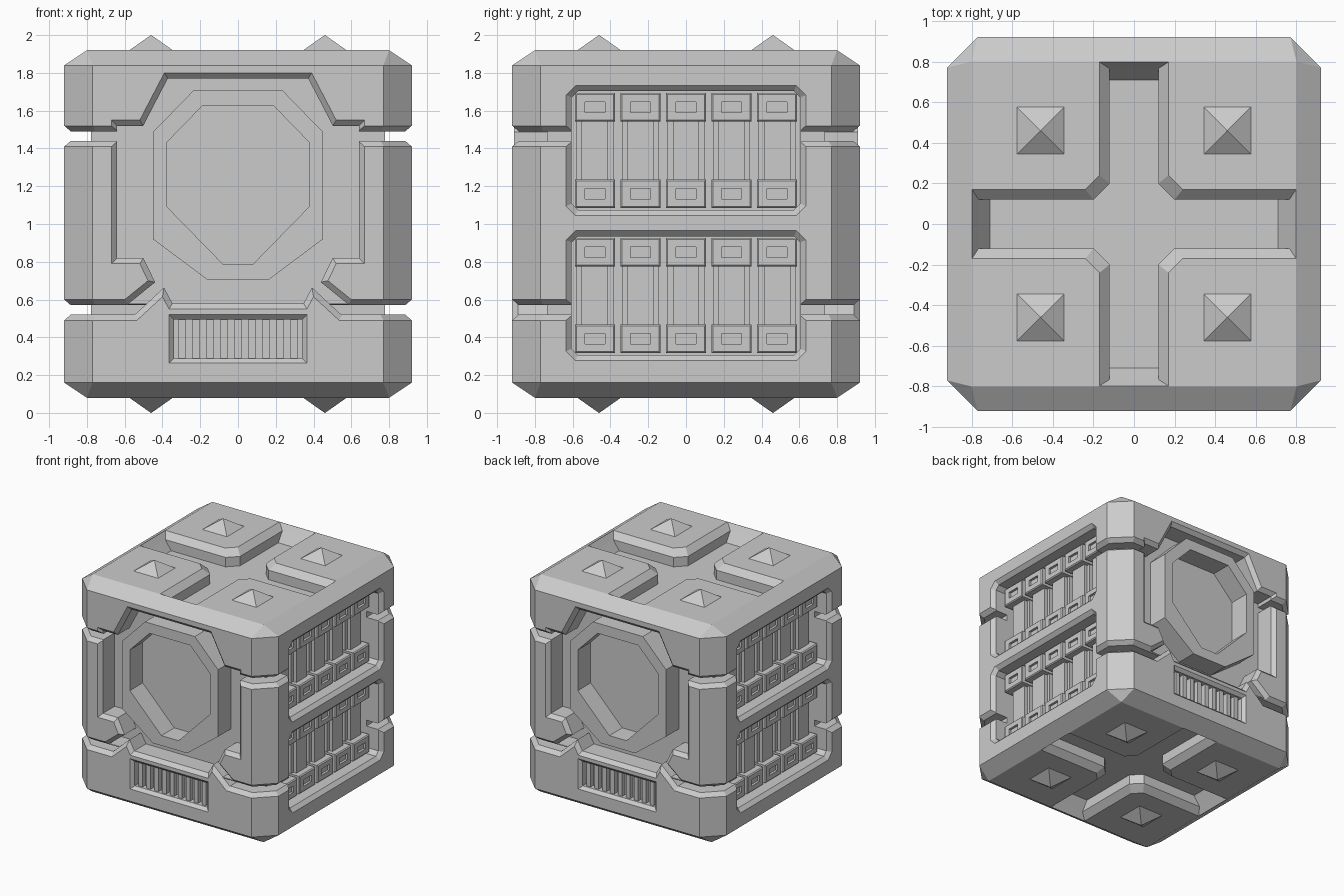
import bpy, bmesh, math
from mathutils import Matrix, Vector

cube = bpy.data.objects.get("Cube")
if cube:
    bpy.data.objects.remove(cube, do_unlink=True)

grey = bpy.data.materials.new("light_grey")
grey.use_nodes = True
grey.diffuse_color = (0.6, 0.6, 0.6, 1)
grey.node_tree.nodes["Principled BSDF"].inputs["Base Color"].default_value = (0.6, 0.6, 0.6, 1)


def mirrored(half):
    """Right half outline, top to bottom, closed with its left mirror."""
    return half + [(-u, v) for u, v in reversed(half)]


def rect(u, v, hu, hv):
    return [(u - hu, v - hv), (u + hu, v - hv), (u + hu, v + hv), (u - hu, v + hv)]


def inset(poly, d):
    pts = [Vector(p) for p in poly]
    n = len(pts)
    area = sum(pts[i - 1].x * pts[i].y - pts[i].x * pts[i - 1].y for i in range(n))
    d = d if area > 0 else -d
    out = []
    for i, p in enumerate(pts):
        a = (p - pts[i - 1]).normalized()
        b = (pts[(i + 1) % n] - p).normalized()
        na, nb = Vector((-a.y, a.x)), Vector((-b.y, b.x))
        out.append(tuple(p + (na + nb) * d / (1 + na.dot(nb))))
    return out


def facing(turn):
    """Outline (u, v) with outward depth w, on the front turned about z."""
    m = Matrix.Rotation(turn, 3, 'Z')
    return lambda u, v, w: m @ Vector((u, -w, v))


def upright(u, v, w):
    return Vector((u, v, w))


def inverted(u, v, w):
    return Vector((u, v, 2 - w))


def loft(name, layers, place=upright):
    """Join (outline, depth) layers into a closed solid."""
    bm = bmesh.new()
    rings = [[bm.verts.new(place(u, v, w)) for u, v in poly] for poly, w in layers]
    n = len(rings[0])
    bm.faces.new(rings[0])
    bm.faces.new(rings[-1])
    for low, high in zip(rings, rings[1:]):
        for i in range(n):
            j = (i + 1) % n
            bm.faces.new((low[i], low[j], high[j], high[i]))
    bmesh.ops.remove_doubles(bm, verts=bm.verts, dist=1e-5)
    bmesh.ops.recalc_face_normals(bm, faces=bm.faces)
    mesh = bpy.data.meshes.new(name)
    bm.to_mesh(mesh)
    bm.free()
    mesh.materials.append(grey)
    obj = bpy.data.objects.new(name, mesh)
    bpy.context.collection.objects.link(obj)
    return obj


def combine(target, tool, operation='DIFFERENCE'):
    mod = target.modifiers.new("combine", 'BOOLEAN')
    mod.operation, mod.solver, mod.object = operation, 'EXACT', tool
    bpy.context.view_layer.update()
    result = target.evaluated_get(bpy.context.evaluated_depsgraph_get())
    mesh = bpy.data.meshes.new_from_object(result)
    target.modifiers.remove(mod)
    target.data = mesh
    bpy.data.objects.remove(tool, do_unlink=True)


def cut_window(target, outline, place, floor=0.73, bevel=0.03):
    tool = loft("cutter", [(inset(outline, -0.01), 0.93),
                           (inset(outline, bevel), 0.92 - bevel),
                           (inset(outline, bevel), floor)], place)
    tool.hide_render = True
    combine(target, tool)


FRONTS = {"front": facing(0), "back": facing(math.pi)}
SIDES = {"left": facing(math.pi / 2), "right": facing(-math.pi / 2)}

# Stacked armour blocks with a groove between each pair, around a plain core
S, C, T = 0.92, 0.77, 0.80
octagon = [(C, -S), (S, -C), (S, C), (C, S), (-C, S), (-S, C), (-S, -C), (-C, -S)]
square = [(T, -T), (T, -T), (T, T), (T, T), (-T, T), (-T, T), (-T, -T), (-T, -T)]
small = inset(octagon, 0.035)
upper = loft("upper_block", [(small, 1.49), (octagon, 1.52), (octagon, 1.84), (square, 1.92)])
middle = loft("middle_block", [(small, 0.57), (octagon, 0.60), (octagon, 1.41), (small, 1.44)])
lower = loft("lower_block", [(square, 0.08), (octagon, 0.16), (octagon, 0.49), (small, 0.52)])
core_shape = rect(0, 0, 0.778, 0.735)
core = loft("inner_core", [(core_shape, 0.23), (core_shape, 1.78)])

# Front and back openings, lower hump and vent
upper_window = mirrored([(0.39, 1.80), (0.52, 1.55), (0.67, 1.55), (0.67, 1.40)])
middle_window = mirrored([(0.67, 1.60), (0.67, 0.79), (0.52, 0.79), (0.476, 0.70), (0.662, 0.55)])
hump = mirrored([(0.365, 0.55), (0.40, 0.615), (0.535, 0.49), (0.535, 0.42)])
vent = rect(0, 0.392, 0.365, 0.128)
ring_outer = mirrored([(0.233, 1.71), (0.45, 1.487), (0.45, 0.92), (0.16, 0.703)])
ring_inner = mirrored([(0.19, 1.624), (0.375, 1.434), (0.375, 1.09), (0.08, 0.788)])
for side, place in FRONTS.items():
    cut_window(upper, upper_window, place)
    cut_window(middle, middle_window, place)
    wide = inset(hump, -0.03)
    combine(lower, loft("hump", [(wide, 0.72), (wide, 0.89), (hump, 0.92)], place), 'UNION')
    cut_window(lower, vent, place, floor=0.84, bevel=0.025)
    loft(side + "_octagon_ring", [(ring_outer, 0.72), (ring_outer, 0.91),
                                  (ring_inner, 0.91), (ring_inner, 0.738)], place)
    for i in range(9):
        bar = rect((i - 4) * 0.074, 0.392, 0.019, 0.108)
        loft(f"{side}_vent_bar_{i + 1}", [(bar, 0.83), (bar, 0.88)], place)

# Side bays, each holding five capped cells
for side, place in SIDES.items():
    for bay, z in (("lower", 0.621), ("upper", 1.389)):
        a, b, c = 0.635, 0.344, 0.05
        outline = mirrored([(a - c, z + b), (a, z + b - c), (a, z - b + c), (a - c, z - b)])
        for block in ((upper, middle, core) if bay == "upper" else (middle, lower, core)):
            cut_window(block, outline, place, floor=0.70)
        for i in range(5):
            u = (i - 2) * 0.241
            name = f"{side}_{bay}_cell_{i + 1}"
            back, column = rect(u, z, 0.098, 0.25), rect(u, z, 0.07, 0.25)
            loft(name + "_back", [(back, 0.69), (back, 0.735)], place)
            loft(name + "_column", [(column, 0.69), (column, 0.765)], place)
            for end, dz in (("bottom", -0.229), ("top", 0.229)):
                cap = rect(u, z + dz, 0.106, 0.075)
                slot = rect(u, z + dz, 0.052, 0.027)
                loft(f"{name}_{end}_cap", [(cap, 0.69), (cap, 0.812), (inset(cap, 0.008), 0.82),
                                           (slot, 0.82), (slot, 0.80)], place)


# Cross channels and pyramid studs on the top and bottom
def cross(w, c, end):
    arm = [(end, -w), (end, w), (c, w), (w, c)]
    pts = []
    for k in range(4):
        m = Matrix.Rotation(k * math.pi / 2, 2)
        pts += [tuple(m @ Vector(p)) for p in arm]
    return pts


rim = cross(0.17, 0.24, 0.798)
channel = [(rim, 1.95), (rim, 1.92), (cross(0.12, 0.20, 0.765), 1.87), (cross(0.12, 0.20, 0.71), 1.79)]
for name, block, place in (("top", upper, upright), ("bottom", lower, inverted)):
    combine(block, loft("cutter", channel, place))
    for x in (-0.46, 0.46):
        for y in (-0.46, 0.46):
            label = ("left" if x > 0 else "right") + ("_front" if y < 0 else "_back")
            loft(f"{name}_{label}_stud", [(rect(x, y, 0.115, 0.115), 1.915),
                                          (rect(x, y, 0.115, 0.115), 1.92),
                                          (rect(x, y, 0.001, 0.001), 2.0)], place)
